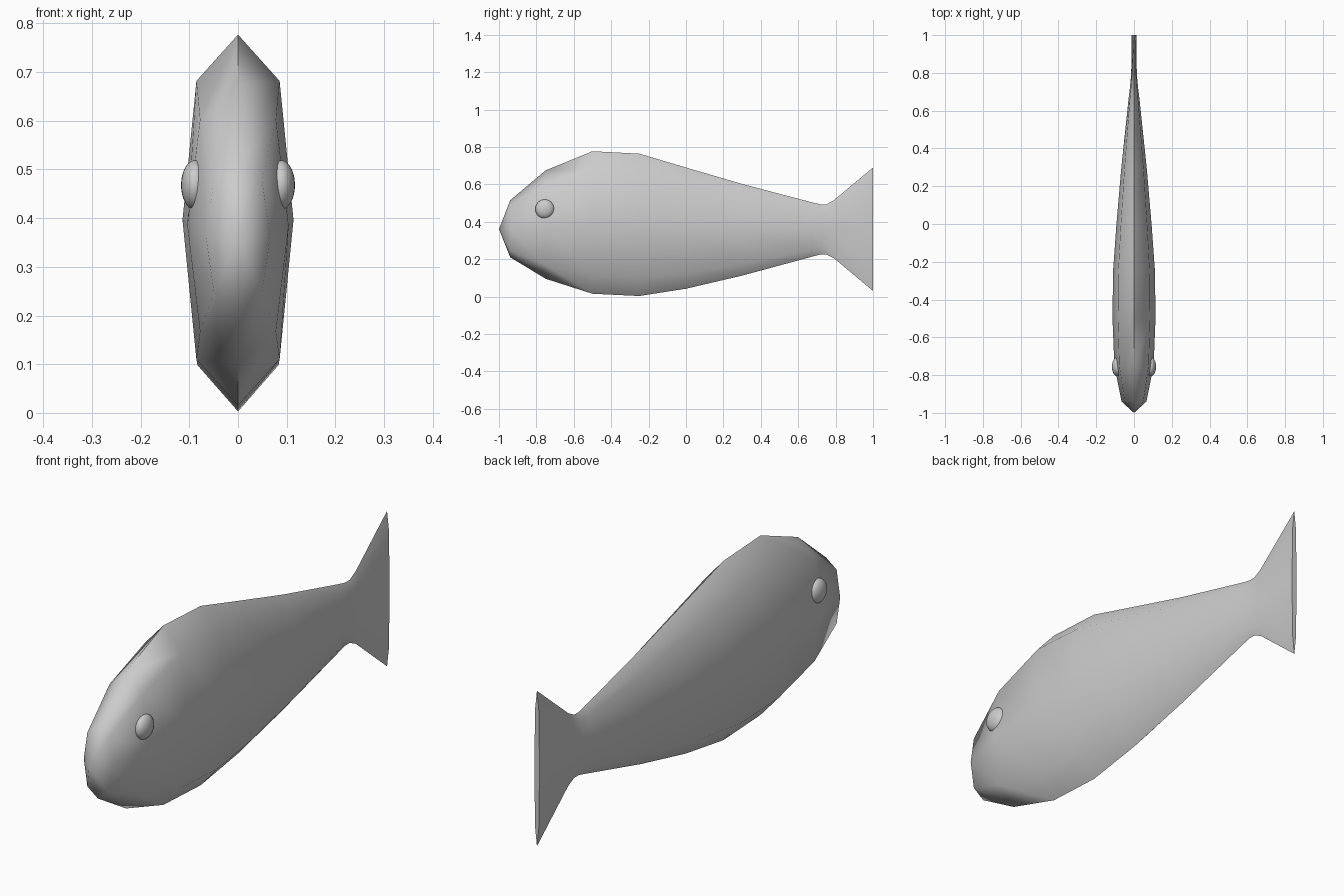
import bpy, bmesh, math

if "Cube" in bpy.data.objects:
    bpy.data.objects.remove(bpy.data.objects["Cube"])

# Body stations: y, bottom z, top z, half width
stations = [(-0.94, 0.21, 0.515, 0.066), (-0.75, 0.095, 0.675, 0.104),
            (-0.5, 0.015, 0.777, 0.114), (-0.25, 0.003, 0.764, 0.111),
            (0.0, 0.042, 0.690, 0.093), (0.3, 0.112, 0.602, 0.067),
            (0.68, 0.215, 0.502, 0.027), (0.72, 0.225, 0.493, 0.022),
            (0.75, 0.225, 0.493, 0.019), (0.79, 0.206, 0.515, 0.015),
            (1.0, 0.030, 0.690, 0.012)]
# Eight-sided cross-section with chamfered shoulders
section = [(0, 1), (0.75, 0.75), (1, 0), (0.75, -0.75),
           (0, -1), (-0.75, -0.75), (-1, 0), (-0.75, 0.75)]


def smooth(obj, degrees):
    bpy.ops.object.select_all(action='DESELECT')
    obj.select_set(True)
    bpy.context.view_layer.objects.active = obj
    bpy.ops.object.shade_smooth_by_angle(angle=math.radians(degrees))


# Body and tail lofted through the stations
bm = bmesh.new()
rings = []
for y, low, high, width in stations:
    mid, half = (low + high) / 2, (high - low) / 2
    rings.append([bm.verts.new((u * width, y, mid + v * half)) for u, v in section])
for a, b in zip(rings, rings[1:]):
    for i in range(8):
        j = (i + 1) % 8
        bm.faces.new((a[i], a[j], b[j], b[i]))
# Pointed nose and flat tail end
nose = bm.verts.new((0, -1, 0.36))
for i in range(8):
    bm.faces.new((nose, rings[0][(i + 1) % 8], rings[0][i]))
bm.faces.new(rings[-1])
bmesh.ops.recalc_face_normals(bm, faces=bm.faces)
mesh = bpy.data.meshes.new("fish_body")
bm.to_mesh(mesh)
bm.free()
body = bpy.data.objects.new("fish_body", mesh)
bpy.context.collection.objects.link(body)
smooth(body, 80)

# Flattened eyes on both sides
for side, name in ((-1, "eye_right"), (1, "eye_left")):
    bpy.ops.mesh.primitive_uv_sphere_add(segments=24, ring_count=16, radius=1,
                                         location=(side * 0.088, -0.755, 0.468))
    eye = bpy.context.object
    eye.name = name
    eye.scale = (0.029, 0.051, 0.051)
    bpy.ops.object.transform_apply(location=False, rotation=False, scale=True)
    smooth(eye, 60)
